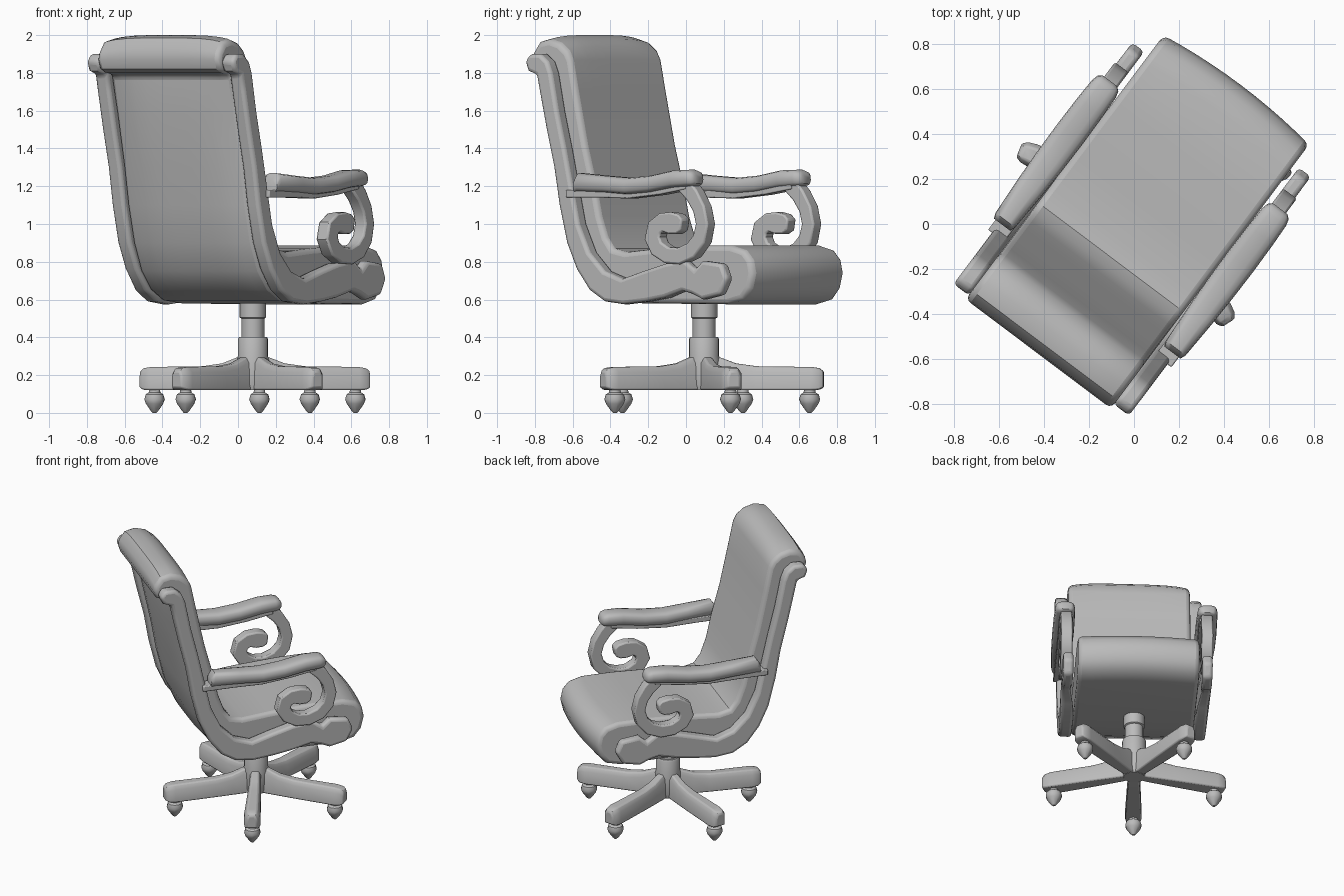
import bpy, bmesh, math
from mathutils import Matrix, Vector

if "Cube" in bpy.data.objects:
    bpy.data.objects.remove(bpy.data.objects["Cube"])

mat = bpy.data.materials.new("plain grey")
mat.use_nodes = True
GREY = (0.5, 0.5, 0.5, 1)
mat.diffuse_color = GREY
mat.node_tree.nodes["Principled BSDF"].inputs["Base Color"].default_value = GREY

# The chair is built facing +y, then turned as a whole
TURN = Matrix.Rotation(math.radians(-36.9), 4, 'Z') @ Matrix.Translation((0.006, 0, 0))


def finish(name, bm, bevel=0, segments=2, angle=40):
    bmesh.ops.remove_doubles(bm, verts=bm.verts, dist=0.0001)
    bmesh.ops.recalc_face_normals(bm, faces=bm.faces)
    bm.transform(TURN)
    mesh = bpy.data.meshes.new(name)
    bm.to_mesh(mesh)
    bm.free()
    mesh.materials.append(mat)
    ob = bpy.data.objects.new(name, mesh)
    bpy.context.collection.objects.link(ob)
    if bevel:
        mod = ob.modifiers.new("soft edges", 'BEVEL')
        mod.width, mod.segments = bevel, segments
        mod.limit_method, mod.angle_limit = 'ANGLE', math.radians(50)
    bpy.ops.object.select_all(action='DESELECT')
    ob.select_set(True)
    bpy.context.view_layer.objects.active = ob
    bpy.ops.object.shade_smooth_by_angle(angle=math.radians(angle))
    return ob


def loft(bm, rings):
    """Skin a list of closed rings and cap both ends."""
    rows = [[bm.verts.new(p) for p in ring] for ring in rings]
    n = len(rows[0])
    for a, b in zip(rows, rows[1:]):
        for i in range(n):
            j = (i + 1) % n
            bm.faces.new((a[i], a[j], b[j], b[i]))
    bm.faces.new(rows[0])
    bm.faces.new(rows[-1])


def lathe(bm, profile, centre, sides):
    """Revolve (radius, z) points around a vertical axis."""
    rings = []
    for r, z in profile:
        rings.append([(centre[0] + r * math.cos(math.tau * k / sides),
                       centre[1] + r * math.sin(math.tau * k / sides), z) for k in range(sides)])
    loft(bm, rings)


# Seat and back: one upholstered side profile, (y, z)
cushion = [(-.18, .87), (-.225, .93), (-.265, 1.04), (-.30, 1.2), (-.36, 1.42), (-.42, 1.7),
           (-.455, 1.87), (-.48, 1.94), (-.53, 1.98), (-.6, 2.0), (-.67, 1.985), (-.71, 1.93),
           (-.718, 1.87), (-.70, 1.82), (-.66, 1.8), (-.6, 1.79), (-.545, 1.58), (-.485, 1.3),
           (-.45, 1.1), (-.4, .9), (-.335, .75), (-.25, .65), (-.15, .595), (0, .58), (.58, .575),
           (.68, .6), (.73, .66), (.75, .74), (.735, .81), (.69, .86), (.6, .885),
           (.4, .885), (.1, .87), (-.1, .852)]


def upholster(t, y, z):
    """Puff out the seat front and rear panel, and drop the top corners."""
    if y > .55:
        y += 0.03 * (1 - t * t)
    if z < 1.75 and y < -.24 and (y < -.47 or z < 1.15 and y < -.39 or z < .8):
        y -= 0.035 * (1 - t ** 4)
    if z > 1.9:
        z -= 0.025 * t ** 4
    return (0.405 * t, y, z)


bm = bmesh.new()
loft(bm, [[upholster(k / 5, y, z) for y, z in cushion] for k in range(-5, 6)])
finish("seat_and_back_cushion", bm, 0.028, 3)

# Side rail: scrolled top, long sweep, bulged front end
rail = [(-.70, 1.86), (-.68, 1.81), (-.625, 1.79), (-.605, 1.7), (-.56, 1.5), (-.51, 1.3),
        (-.475, 1.1), (-.425, .9), (-.36, .76), (-.275, .65), (-.175, .59), (-.05, .575),
        (.1, .59), (.225, .61), (.35, .645), (.41, .63), (.48, .6), (.6, .625), (.645, .71),
        (.61, .79), (.48, .805), (.43, .76), (.36, .81), (.225, .79), (.075, .75), (-.06, .71),
        (-.175, .75), (-.275, .85), (-.345, 1.0), (-.39, 1.2), (-.435, 1.4), (-.485, 1.6),
        (-.525, 1.8), (-.55, 1.86), (-.6, 1.9), (-.67, 1.9)]

# Arm pad: y, centre z, half width, half height
pad = [(-.355, 1.2, .045, .035), (-.33, 1.22, .055, .05), (-.15, 1.21, .065, .045),
       (0, 1.2, .07, .045), (.15, 1.212, .072, .045), (.3, 1.238, .07, .047),
       (.4, 1.243, .066, .045), (.43, 1.24, .058, .038), (.445, 1.235, .04, .022)]

# Arm scroll: centre line (y, z) and half width, curling into a rounded bulb
scroll = [(.36, 1.21, .045), (.42, 1.15, .042), (.465, 1.08, .04), (.485, 1.0, .04),
          (.465, .92, .042), (.41, .86, .044), (.33, .83, .044), (.25, .835, .044),
          (.185, .87, .046), (.155, .925, .05), (.17, .98, .05), (.215, 1.008, .05),
          (.27, 1.005, .058), (.32, 1.0, .052), (.35, .995, .03)]


def ribbon(bm, path, x, half_depth):
    """Sweep a rectangle along a path lying in the side plane."""
    rings = []
    for i, (y, z, w) in enumerate(path):
        a, b = path[max(i - 1, 0)], path[min(i + 1, len(path) - 1)]
        d = Vector((b[0] - a[0], b[1] - a[1])).normalized()
        rings.append([(x + sx * half_depth, y - s * d.y * w, z + s * d.x * w)
                      for s, sx in ((-1, -1), (-1, 1), (1, 1), (1, -1))])
    loft(bm, rings)


for side, s in (("left", 1), ("right", -1)):
    # the rail's inner face steps outward near the front
    bm = bmesh.new()
    loft(bm, [[(s * (.403 if y < .3 else .43), y, z) for y, z in rail],
              [(s * (.488 if y < .3 else .497), y, z) for y, z in rail]])
    finish(side + "_side_rail", bm, 0.02, 3)

    bm = bmesh.new()
    rings = []
    for y, z, w, h in pad:
        ring = []
        for k in range(14):
            c, q = math.cos(math.tau * k / 14), math.sin(math.tau * k / 14)
            ring.append((s * .474 + w * math.copysign(abs(c) ** .6, c), y,
                         z + h * math.copysign(abs(q) ** .7, q)))
        rings.append(ring)
    loft(bm, rings)
    finish(side + "_arm_pad", bm, angle=50)

    # thin wooden bar under the pad, running back to the rail
    bm = bmesh.new()
    bar = [(-.41, 1.16, .02), (-.2, 1.16, .02), (0, 1.155, .02), (.2, 1.175, .02), (.38, 1.205, .02)]
    ribbon(bm, bar, s * .465, .045)
    finish(side + "_arm_bar", bm, 0.006)

    bm = bmesh.new()
    ribbon(bm, scroll, s * .468, .038)
    finish(side + "_arm_scroll", bm, 0.01)

# Pedestal column
HUB = (0, .124)
bm = bmesh.new()
lathe(bm, [(.07, .12), (.08, .15), (.085, .28), (.08, .3), (.08, .39), (.074, .402), (.061, .402),
           (.061, .5), (.07, .505), (.07, .6)], HUB, 20)
finish("pedestal_column", bm)

# Five legs with casters; sections are distance, half width, bottom, top
leg = [(.03, .035, .125, .3), (.09, .036, .12, .292), (.17, .04, .12, .262), (.28, .045, .12, .247),
       (.57, .054, .12, .243), (.61, .048, .123, .237), (.635, .032, .135, .22)]
for n in range(5):
    a = math.radians(14.5 + 36.9 + 72 * n)
    place = Matrix.Translation((HUB[0], HUB[1], 0)) @ Matrix.Rotation(a, 4, 'Z')
    bm = bmesh.new()
    loft(bm, [[(d, -w, lo), (d, w, lo), (d, w, hi - .03), (d, w * .6, hi),
               (d, -w * .6, hi), (d, -w, hi - .03)] for d, w, lo, hi in leg])
    bm.transform(place)
    finish("base_leg_%d" % (n + 1), bm, 0.008)

    bm = bmesh.new()
    lathe(bm, [(.028, .135), (.032, .108), (.048, .098), (.056, .072), (.047, .048),
               (.02, .01), (.01, 0)], (.56, 0), 10)
    bm.transform(place)
    finish("caster_%d" % (n + 1), bm)
